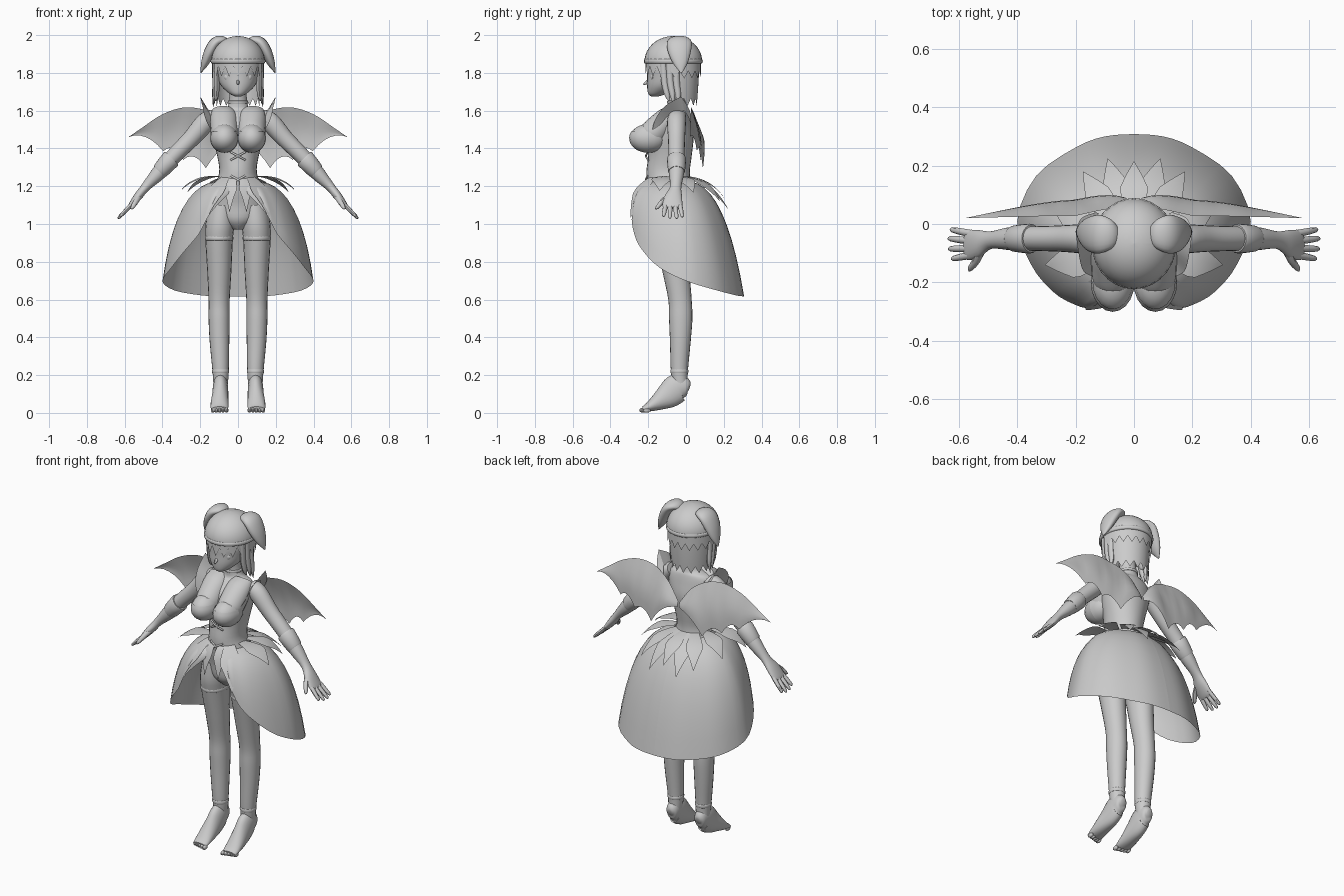
import bpy, math
from mathutils import Vector as V

grey = bpy.data.materials.new("plain_grey")
grey.diffuse_color = (0.6, 0.6, 0.6, 1)


def smooth(pts, n=4):
    """Catmull-Rom resampling of tuples of any length."""
    p = [pts[0]] + list(pts) + [pts[-1]]
    out = []
    for i in range(1, len(p) - 2):
        for k in range(n):
            t = k / n
            out.append(tuple(0.5 * (2 * b + (c - a) * t + (2 * a - 5 * b + 4 * c - d) * t * t
                                    + (3 * b - a - 3 * c + d) * t ** 3)
                             for a, b, c, d in zip(*p[i - 1:i + 3])))
    return out + [tuple(pts[-1])]


def make(name, verts, faces, mirror):
    me = bpy.data.meshes.new(name)
    me.from_pydata([tuple(v) for v in verts], [], faces)
    me.materials.append(grey)
    me.shade_smooth()
    me.set_sharp_from_angle(angle=math.radians(45))
    ob = bpy.data.objects.new(name, me)
    bpy.context.collection.objects.link(ob)
    if mirror:
        ob.modifiers.new("mirror", 'MIRROR').use_mirror_merge = False
    return ob


def sheet(name, rows, mirror=False):
    n = len(rows[0])
    faces = [(i * n + j, i * n + j + 1, (i + 1) * n + j + 1, (i + 1) * n + j)
             for i in range(len(rows) - 1) for j in range(n - 1)]
    return make(name, [p for r in rows for p in r], faces, mirror)


def tube(name, secs, side=(0, 1, 0), mirror=False, seg=20, n=4):
    """Loft ellipses; each section is x, y, z, thickness radius, side radius."""
    s = smooth(secs, n)
    c = [V(q[:3]) for q in s]
    B = V(side)
    verts = []
    for i, q in enumerate(s):
        A = (c[min(i + 1, len(s) - 1)] - c[max(i - 1, 0)]).cross(B).normalized()
        for k in range(seg):
            a = 2 * math.pi * k / seg
            verts.append(c[i] + A * max(q[3], .001) * math.cos(a) + B * max(q[4], .001) * math.sin(a))
    faces = [(i * seg + k, i * seg + (k + 1) % seg, (i + 1) * seg + (k + 1) % seg, (i + 1) * seg + k)
             for i in range(len(s) - 1) for k in range(seg)]
    faces += [tuple(reversed(range(seg))), tuple(range(len(verts) - seg, len(verts)))]
    return make(name, verts, faces, mirror)


def stack(name, rows, mirror=False, **kw):
    """Vertical loft from rows of z, x, y, rx, ry."""
    return tube(name, [(x, y, z, rx, ry) for z, x, y, rx, ry in rows], mirror=mirror, **kw)


def ball(name, c, r, mirror=False, seg=20, z0=-1.0, z1=1.0):
    """Ellipsoid, or a slice of it between two relative heights."""
    rings = 10
    a0, a1 = math.asin(z0), math.asin(z1)
    rows = []
    for i in range(rings + 1):
        a = a0 + (a1 - a0) * i / rings
        rows.append([(c[0] + r[0] * math.cos(a) * math.cos(b), c[1] + r[1] * math.cos(a) * math.sin(b),
                      c[2] + r[2] * math.sin(a)) for b in [2 * math.pi * k / seg for k in range(seg + 1)]])
    return sheet(name, rows, mirror)


def band(name, x, y, z, rx, ry, h, mirror=False):
    stack(name, [(z - h, x, y, rx * .95, ry * .95), (z - h * .6, x, y, rx, ry),
                 (z + h * .6, x, y, rx, ry), (z + h, x, y, rx * .95, ry * .95)], mirror, n=2, seg=28)


# Body
stack("torso", [(.97, 0, -.08, .03, .05), (1.02, 0, -.08, .1, .09), (1.1, 0, -.075, .15, .105),
                (1.18, 0, -.085, .135, .115), (1.27, 0, -.095, .1, .115), (1.36, 0, -.085, .11, .115),
                (1.46, 0, -.08, .135, .12), (1.54, 0, -.068, .15, .095), (1.59, 0, -.05, .12, .065),
                (1.62, 0, -.045, .055, .048), (1.73, 0, -.06, .045, .045)], seg=28)
ball("bust", (.072, -.2, 1.455), (.072, .097, .075), True)
tube("upper_bust", [(.078, -.06, 1.6, .035, .06), (.075, -.095, 1.565, .058, .072), (.073, -.14, 1.515, .07, .074),
                    (.072, -.185, 1.47, .07, .07), (.072, -.2, 1.45, .05, .05)], side=(1, 0, 0), mirror=True)
ball("bodice_cup", (.073, -.2, 1.455), (.075, .101, .078), True, z0=-1, z1=.45)
band("choker", 0, -.048, 1.645, .054, .052, .008)

# Corset lacing crosses
for z in (1.36, 1.235):
    tube("corset_lace", [(-.04, -.2, z + .022, .005, .005), (0, -.212, z, .005, .005),
                         (.04, -.2, z - .022, .005, .005)], mirror=True, seg=8)

# Legs, stocking tops, feet and toes
stack("leg", [(1.1, .085, -.08, .07, .09), (1.0, .095, -.08, .076, .095), (.92, .1, -.075, .073, .088),
              (.75, .099, -.053, .064, .072), (.6, .1, -.032, .056, .062), (.5, .1, -.028, .056, .062),
              (.38, .098, -.03, .052, .055), (.22, .092, -.035, .043, .045), (.15, .092, -.03, .038, .04)], True)
band("stocking_top", .1, -.075, .925, .075, .09, .012, True)
band("ankle_cuff", .092, -.035, .22, .045, .047, .01, True)
tube("foot", [(.093, .02, .135, .015, .015), (.093, .005, .138, .048, .033), (.093, -.04, .135, .075, .04),
              (.094, -.09, .095, .07, .043), (.097, -.15, .057, .045, .047), (.098, -.2, .03, .024, .047),
              (.098, -.228, .02, .014, .042)], side=(1, 0, 0), mirror=True)
for i in range(5):
    ball("toe", (.061 + .018 * i, -.228 + .005 * i, .014), (.0105, .021, .013), True, seg=10)

# Arms, glove cuffs and hands
tube("arm", [(.12, -.045, 1.575, .035, .045), (.17, -.05, 1.54, .052, .05), (.25, -.05, 1.45, .046, .045),
             (.34, -.05, 1.36, .042, .042), (.42, -.05, 1.27, .039, .04), (.49, -.055, 1.195, .024, .03),
             (.53, -.068, 1.145, .022, .047), (.565, -.072, 1.1, .015, .052), (.577, -.072, 1.085, .01, .045)],
     mirror=True)
tube("glove_cuff", [(.352, -.05, 1.347, .043, .043), (.356, -.05, 1.343, .051, .051),
                    (.41, -.05, 1.283, .044, .045), (.414, -.05, 1.279, .039, .04)], mirror=True, n=2)
for y, ty, d in ((-.033, -.02, .9), (-.058, -.05, 1.0), (-.084, -.085, .98), (-.107, -.118, .85)):
    tube("finger", [(.56, y, 1.105, .011, .013), (.56 + .035 * d, (y + ty) / 2, 1.105 - .035 * d, .011, .012),
                    (.56 + .07 * d, ty, 1.105 - .07 * d, .008, .009),
                    (.56 + .075 * d, ty, 1.105 - .077 * d, .002, .002)], mirror=True, seg=8, n=2)
tube("thumb", [(.52, -.08, 1.155, .014, .018), (.54, -.125, 1.12, .013, .015), (.56, -.152, 1.088, .01, .01),
               (.565, -.162, 1.08, .002, .002)], side=(.7, 0, .7), mirror=True, seg=8, n=2)

# Head, nose, ears and eyes
stack("head", [(1.675, 0, -.165, .014, .018), (1.69, 0, -.15, .045, .05), (1.73, 0, -.11, .088, .096),
               (1.78, 0, -.085, .11, .121), (1.84, 0, -.075, .12, .13), (1.92, 0, -.07, .1, .11),
               (1.96, 0, -.07, .05, .05)], seg=28)
tube("nose", [(0, -.195, 1.765, .004, .006), (0, -.207, 1.75, .01, .009), (0, -.226, 1.738, .003, .003)],
     side=(1, 0, 0), seg=8)
ball("ear", (.112, -.065, 1.75), (.012, .024, .034), True, seg=12)
ball("eye", (.049, -.178, 1.778), (.025, .01, .02), True, seg=14)
tube("eyelash", [(.02, -.2, 1.79, .004, .004), (.048, -.191, 1.802, .004, .004),
                 (.08, -.166, 1.793, .003, .003)], mirror=True, seg=6)


# Hair: jagged sheets hanging from under the cap
def hair(name, a0, a1, low, high, count, r=(.13, .14), shrink=1.0):
    rows = []
    for i in range(2 * count + 1):
        a = math.radians(a0 + (a1 - a0) * i / (2 * count))
        end = low if i % 2 else high
        col = []
        for k in range(6):
            s = 1 + (shrink - 1) * (k / 5) ** 2
            col.append((r[0] * s * math.sin(a), -.068 - r[1] * s * math.cos(a), 1.87 + (end - 1.87) * k / 5))
        rows.append(col)
    sheet(name, rows)


hair("fringe", -75, 75, 1.78, 1.835, 7, r=(.129, .146))
hair("back_hair", 95, 265, 1.625, 1.665, 8, r=(.127, .138), shrink=.92)
hair("upper_back_hair", 85, 275, 1.77, 1.81, 10, r=(.137, .147))
for k, a in enumerate((66, 80, 94)):
    s, c = math.sin(math.radians(a)), -math.cos(math.radians(a))
    tube("side_lock", [(.125 * s, -.065 + .135 * c, 1.86, .012, .018), (.122 * s, -.06 + .13 * c, 1.75, .014, .018),
                       (.125 * s, -.05 + .12 * c, 1.68, .012, .014),
                       (.132 * s, -.05 + .1 * c, 1.65 - .015 * k, .001, .001)], mirror=True, seg=8)

# Cap with rim and drooping flaps
ball("cap", (0, -.067, 1.86), (.142, .153, .135), seg=32, z0=-.05, z1=1)
band("cap_rim", 0, -.067, 1.862, .144, .155, .013)
tube("cap_flap", [(.05, -.04, 1.955, .008, .02), (.078, -.035, 1.972, .022, .05), (.118, -.035, 1.96, .03, .066),
                  (.15, -.035, 1.91, .03, .06), (.176, -.03, 1.85, .02, .038), (.197, -.025, 1.8, .002, .004)],
     mirror=True)

# Skirt, open at the front; the hem drops towards the back
hem = smooth([(.04, -.235, 1.17), (.145, -.285, 1.06), (.205, -.275, .95), (.28, -.23, .86), (.355, -.135, .765),
              (.4, .01, .695), (.335, .165, .648), (.2, .262, .623), (.1, .3, .617), (0, .308, .615)], 3)
cols = []
for i, h in enumerate(hem):
    a = math.radians(15 + 165 * i / (len(hem) - 1))
    top = V((.12 * math.sin(a), -.085 - .11 * math.cos(a), 1.225))
    end = V(h)
    ctl = V((h[0] * .83, -.05 + (h[1] + .05) * (.73 if h[1] > -.05 else .98), 1.2))
    cols.append([top * (1 - t) ** 2 + ctl * 2 * t * (1 - t) + end * t * t for t in [k / 10 for k in range(11)]])
sheet("skirt", cols, True)


# Leaf petals over the waist
def petal(tip, width, mirror=True, lift=.045):
    tip = V(tip)
    d = V((tip.x, tip.y + .08, 0)).normalized()
    base = V((d.x * .105, -.09 + d.y * .105, 1.25))
    ctl = (base + tip) / 2 + d * .03 + V((0, 0, lift))
    w = V((-d.y, d.x, 0)) * width
    rows = []
    for k in range(9):
        t = k / 8
        c = base * (1 - t) ** 2 + ctl * 2 * t * (1 - t) + tip * t * t
        f = (.45 + .55 * t / .45) if t < .45 else (1 - t) / .55
        rows.append([c - w * f, c + V((0, 0, .006 * f)), c + w * f])
    sheet("waist_petal", rows, mirror)


for tip, w in (((.165, -.295, 1.03), .062), ((.305, -.14, 1.175), .062), ((.27, .04, 1.165), .055),
               ((.175, .18, 1.12), .05), ((.09, .225, 1.075), .05), ((.045, -.255, 1.06), .035)):
    petal(tip, w)
petal((0, .215, 1.12), .05, False)

# Wings: arched leading edge, scalloped trailing edge
lead = smooth([(.005, 1.45), (.07, 1.54), (.14, 1.59), (.2, 1.61), (.27, 1.618), (.34, 1.605), (.42, 1.57),
               (.5, 1.515), (.58, 1.46)], 3)
corner = [(.005, 1.42), (.17, 1.295), (.29, 1.34), (.395, 1.385), (.58, 1.46)]
trail = []
for i in range(25):
    s, t = min(i // 6, 3), (i - 6 * min(i // 6, 3)) / 6
    p, q = corner[s], corner[s + 1]
    trail.append((p[0] + (q[0] - p[0]) * t, p[1] + (q[1] - p[1]) * t + .15 * t * (1 - t)))
rows = []
for k in range(7):
    f = k / 6
    row = []
    for a, b in zip(lead, trail):
        x, z = a[0] + (b[0] - a[0]) * f, a[1] + (b[1] - a[1]) * f
        camber = math.sin(math.pi * min(1, x / .58) ** .6) * (.15 + math.sin(math.pi * min(f * .6, .5)))
        row.append((x, .02 + .045 * max(0, 1 - x / .2) + .055 * camber, z))
    rows.append(row)
sheet("wing", rows, True)

# Pointed shoulder frills
outer = smooth([(.12, -.185, 1.46), (.17, -.165, 1.55), (.188, -.11, 1.625), (.2, -.025, 1.675)], 4)
inner = smooth([(.12, -.165, 1.44), (.135, -.125, 1.51), (.135, -.075, 1.57), (.155, -.01, 1.6)], 4)
sheet("shoulder_frill", [outer, inner], True)
sheet("back_frill", [smooth([(.2, -.025, 1.675), (.18, .02, 1.6), (.13, .04, 1.5)]),
                     smooth([(.155, -.01, 1.6), (.14, .015, 1.56), (.12, .035, 1.49)])], True)
